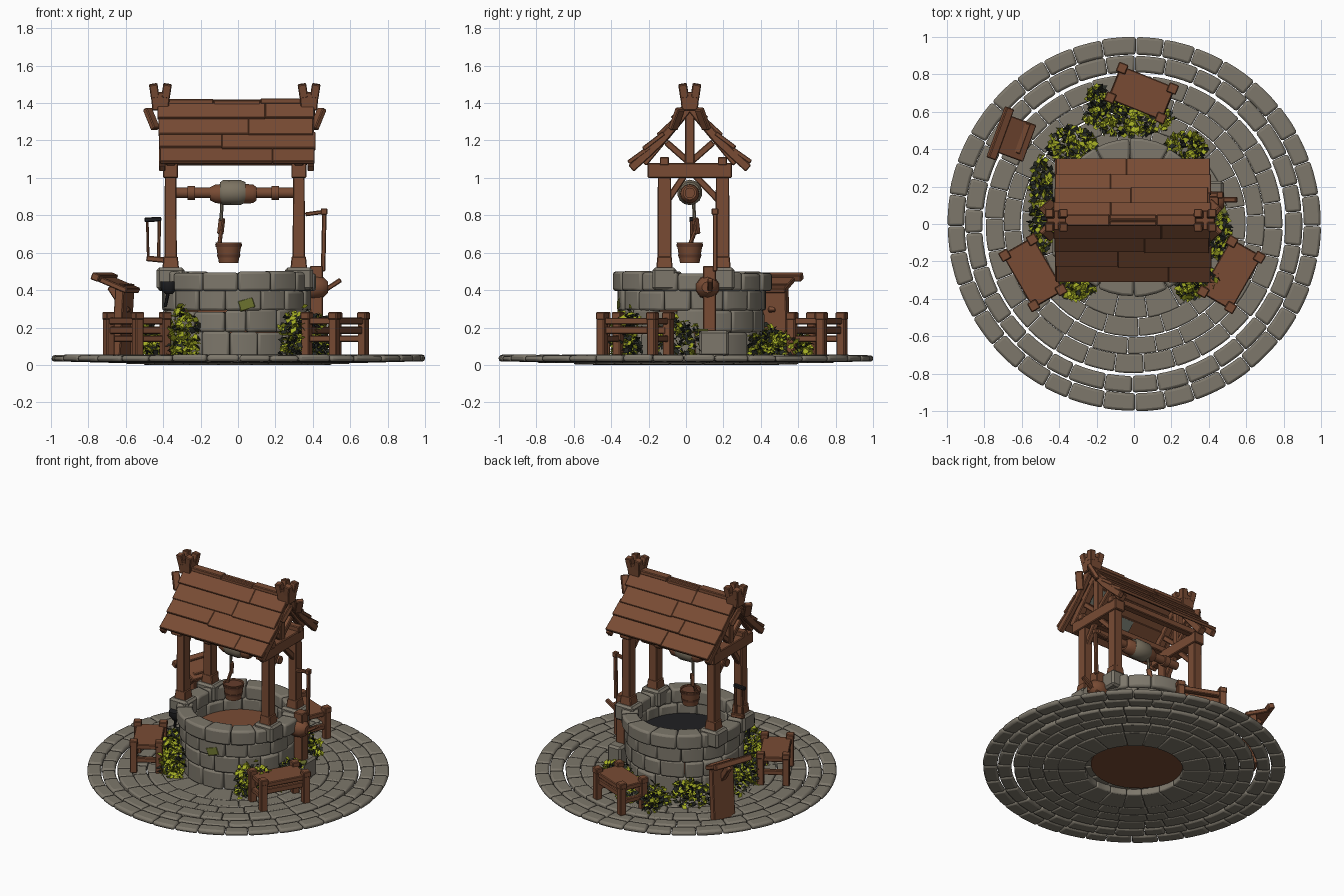
import bpy, bmesh, math, random
from math import sin, cos, radians, tau
from mathutils import Vector, Matrix, Euler

random.seed(4)
if "Cube" in bpy.data.objects:
    bpy.data.objects.remove(bpy.data.objects["Cube"])


def material(name, rgb):
    m = bpy.data.materials.new(name)
    m.use_nodes = True
    m.diffuse_color = (*rgb, 1)
    m.node_tree.nodes["Principled BSDF"].inputs["Base Color"].default_value = (*rgb, 1)
    return m


STONE = material("grey stone", (.205, .185, .147))
WOOD = material("red brown wood", (.19, .071, .034))
BAND = material("dark brown band", (.13, .048, .026))
IRON = material("dark iron", (.014, .014, .016))
LIME = material("lime leaf", (.37, .42, .018))
DARK = material("dark leaf", (.02, .023, .018))
ROPE = material("pale rope", (.2, .17, .12))
MOSS = material("olive moss", (.16, .18, .03))
SLATE = material("weathered slate", (.17, .185, .155))


def finish(name, bm, mat, bevel=0, segments=1, smooth=False):
    bmesh.ops.recalc_face_normals(bm, faces=bm.faces)
    me = bpy.data.meshes.new(name)
    bm.to_mesh(me)
    bm.free()
    me.materials.append(mat)
    ob = bpy.data.objects.new(name, me)
    bpy.context.collection.objects.link(ob)
    if smooth:
        bpy.ops.object.select_all(action='DESELECT')
        ob.select_set(True)
        bpy.context.view_layer.objects.active = ob
        bpy.ops.object.shade_smooth_by_angle(angle=radians(40))
    if bevel:
        mod = ob.modifiers.new("worn edges", 'BEVEL')
        mod.width, mod.segments = bevel, segments
    return ob


def box(name, loc, size, rot=(0, 0, 0), mat=WOOD, taper=1, bevel=.005):
    bm = bmesh.new()
    bmesh.ops.create_cube(bm, size=1)
    for v in bm.verts:
        if v.co.z > 0:
            v.co.x *= taper
            v.co.y *= taper
        v.co = Vector(a * b for a, b in zip(v.co, size))
    q = rot if hasattr(rot, "to_matrix") else Euler(rot)
    bm.transform(Matrix.Translation(loc) @ q.to_matrix().to_4x4())
    return finish(name, bm, mat, bevel)


def beam(name, p, q, w, h, mat=WOOD, bevel=.005):
    p, q = Vector(p), Vector(q)
    d = q - p
    return box(name, (p + q) / 2, (w, h, d.length), d.to_track_quat('Z', 'Y'), mat, bevel=bevel)


def lathe(name, profile, loc, mat, axis='Z', n=16):
    """Revolve (radius, height) pairs about an axis."""
    bm = bmesh.new()
    rings = [[bm.verts.new((r * cos(tau * i / n), r * sin(tau * i / n), z)) for i in range(n)]
             for r, z in profile]
    for a, b in zip(rings, rings[1:]):
        for i in range(n):
            bm.faces.new((a[i], a[(i + 1) % n], b[(i + 1) % n], b[i]))
    bm.faces.new(rings[0])
    bm.faces.new(rings[-1])
    turn = Matrix.Rotation(math.pi / 2, 4, 'Y') if axis == 'X' else Matrix()
    bm.transform(Matrix.Translation(loc) @ turn)
    return finish(name, bm, mat, smooth=True)


def stone_ring(name, r0, r1, z0, z1, count, gap, centre=(0, 0), jitter=.006, bevel=.014, offset=0):
    """Course of curved blocks with slightly uneven sizes."""
    bm = bmesh.new()
    step = tau / count
    cuts = [step * (i + offset + random.uniform(-.12, .12)) for i in range(count)]
    cuts.append(cuts[0] + tau)
    for a0, a1 in zip(cuts, cuts[1:]):
        a0, a1 = a0 + gap / r1 / 2, a1 - gap / r1 / 2
        ra, rb = r0 + random.uniform(0, jitter), r1 + random.uniform(-jitter, jitter * .3)
        top = z1 + random.uniform(-jitter, jitter * .5)
        rows = []
        for k in range(4):
            a = a0 + (a1 - a0) * k / 3
            rows.append([bm.verts.new((centre[0] + r * cos(a), centre[1] + r * sin(a), z))
                         for r, z in ((ra, z0), (rb, z0), (rb, top), (ra, top))])
        for s, t in zip(rows, rows[1:]):
            for j in range(4):
                bm.faces.new((s[j], s[(j + 1) % 4], t[(j + 1) % 4], t[j]))
        bm.faces.new(rows[0])
        bm.faces.new(rows[-1])
    return finish(name, bm, STONE, bevel, 2, True)


# Paving: concentric stone courses
for i, (r0, r1, n, z0, bevel) in enumerate([
        (.903, 1, 36, .018, .014), (.808, .903, 34, .016, .014), (.695, .797, 30, .012, .01),
        (.602, .697, 26, .01, .008), (.5, .601, 22, .004, .008), (.32, .505, 18, 0, .008)]):
    stone_ring(f"paving_course_{i}", r0, r1, z0, .054, n, .003, jitter=.005, bevel=bevel, offset=i * .4)

# Well wall, filled with planks that are half sunk in shadowy water
C = (-.01, .035)
for i, (r, z0, z1, n) in enumerate([(.385, .045, .18, 15), (.395, .175, .295, 16),
                                    (.4, .29, .405, 15), (.425, .395, .5, 14)]):
    stone_ring(f"wall_course_{i}", .3, r, z0, z1, n, .003, C, .012, .014, i * .5)
lathe("well_fill", [(.315, .035), (.315, .06), (.303, .07), (.303, .325)], (*C, 0), WOOD, n=32)
bm = bmesh.new()
bmesh.ops.create_circle(bm, cap_ends=True, cap_tris=True, segments=32, radius=.303)
dry = [f for f in bm.faces if f.calc_center_median().dot(Vector((.6, -1, 0))) < 0]
bmesh.ops.delete(bm, geom=dry, context='FACES')
bm.transform(Matrix.Translation((*C, .329)))
finish("dark_water", bm, IRON)
t = radians(-82)
box("moss_patch", (C[0] + .394 * cos(t), C[1] + .394 * sin(t), .325), (.016, .085, .06), (.3, 0, t), MOSS)

# Four posts with stone pads, shoes and side framing
XS, YS, MID = (-.36, .325), (-.115, .195), .02
for x in XS:
    out = 1 if x > 0 else -1
    for y in YS:
        box("post_pad", (x, y, .46), (.15, .13, .12), mat=STONE, bevel=.014)
        box("post_shoe", (x, y, .545), (.09, .09, .07), taper=.85)
        box("corner_post", (x, y, .78), (.066, .075, .54), taper=.95)
        side = -1 if y < MID else 1
        beam("knee_brace", (x, y - side * .01, .87), (x, MID + side * .03, 1.01), .035, .035)
        beam("king_strut", (x, MID, 1.08), (x, MID + side * .125, 1.19), .035, .035)
        beam("inner_rafter", (x, MID + side * .01, 1.37), (x, MID + side * .25, 1.08), .05, .05)
        beam("gable_wing", (x + out * .08, MID + side * .09, 1.26),
             (x + out * .125, MID + side * .05, 1.37), .05, .03)
    box("tie_beam", (x, .02, 1.04), (.08, .45, .08))
    box("king_post", (x, MID, 1.22), (.05, .05, .34))
    # Ridge finial with splayed prongs
    fx = x + out * .055
    box("finial_base", (fx, .02, 1.41), (.085, .085, .1), taper=1.25)
    for sx in (-1, 1):
        for sy in (-1, 1):
            box("finial_prong", (fx + sx * .033, .02 + sy * .033, 1.465), (.046, .046, .075),
                (-sy * .15, sx * .15, 0))
for y in YS:
    beam("wall_plate", (-.4, y, 1.09), (.37, y, 1.09), .05, .045)

# Curved roof of long overlapping planks, with matching bargeboards
CURVE = [(0, 1.405), (.072, 1.315), (.145, 1.23), (.222, 1.155), (.305, 1.08)]
for side in (-1, 1):
    for row, (a, b) in enumerate(zip(CURVE, CURVE[1:])):
        p, q = Vector((0, MID + side * a[0], a[1])), Vector((0, MID + side * b[0], b[1]))
        d = (q - p).normalized()
        normal = Vector((0, -d.z * side, d.y * side))
        edges = [-.43 + row * .004, random.uniform(-.2, .2), .405 + random.uniform(-.01, .01)]
        for x0, x1 in zip(edges, edges[1:]):
            centre, lift = Vector(((x0 + x1) / 2, 0, 0)), normal * random.uniform(.009, .012)
            beam("roof_plank", centre + p - d * .01 + lift * .2,
                 centre + q + d * random.uniform(.008, .02) + lift * 1.6, x1 - x0, .022, bevel=.003)
        for x in (-.405, .39):
            beam("bargeboard", p + Vector((x, 0, -.022)), q + d * .012 + Vector((x, 0, -.022)), .035, .045)
        # Patches nailed under the front slope
        if side < 0 and row > 0:
            patch = Vector(((.27, -.03, -.25)[row - 1], 0, 0)) - normal * .009
            beam("underside_patch", patch + p, patch + q, .13, .008, SLATE, 0)
for x0, x1 in ((-.4, -.13), (-.13, .12), (.12, .38)):
    box("ridge_cap", ((x0 + x1) / 2, MID, 1.405 + random.uniform(-.006, .006)), (x1 - x0, .06, .03))

# Windlass, rope and bucket
lathe("axle", [(.028, -.35), (.028, .33)], (0, .02, .92), WOOD, 'X', 10)
lathe("drum", [(.035, -.15), (.05, -.12), (.055, -.02), (.05, .08), (.035, .1)], (0, .02, .915), WOOD, 'X', 12)
lathe("rope_coil", [(.055, -.095), (.066, -.08), (.068, .01), (.055, .04)], (0, .02, .922), ROPE, 'X', 14)
for x in (-.25, .2):
    lathe("axle_collar", [(.038, x - .02), (.038, x + .02)], (0, .02, .92), WOOD, 'X', 10)
beam("rope", (-.085, .04, .9), (-.09, .045, .77), .018, .018, ROPE)
lathe("bucket", [(.052, .545), (.07, .655), (.06, .655), (.05, .6)], (-.05, .02, 0), WOOD)
for z, r in ((.575, .06), (.63, .069)):
    lathe("bucket_band", [(r, z), (r + .003, z + .016)], (-.05, .02, 0), BAND)
beam("bucket_hook", (-.095, .06, .7), (-.085, .05, .785), .024, .035)
beam("bucket_handle", (-.1, .02, .64), (-.09, .05, .72), .02, .02)

# Hand pump on a mossy stone footing beside the wall
box("pump_footing", (.425, .15, .115), (.11, .16, .14), mat=STONE, bevel=.014)
box("footing_moss", (.465, .08, .187), (.05, .06, .009), (0, 0, .4), MOSS, bevel=0)
box("pump_post", (.42, .125, .355), (.07, .07, .35))
lathe("pump_wheel", [(.06, .37), (.065, .4), (.06, .45), (.03, .48)], (0, .115, .415), WOOD, 'X', 10)
beam("pump_handle", (.45, .13, .39), (.55, .13, .455), .03, .025)
beam("pump_rod", (.455, .155, .5), (.462, .155, .82), .024, .024)
beam("pump_arm", (.36, .155, .805), (.47, .155, .82), .025, .022)
box("pump_cap", (.46, .155, .82), (.035, .035, .035))

# Hook bracket and ladle on the other side
beam("bracket_upright", (-.425, .03, .55), (-.42, .03, .78), .018, .018)
beam("bracket_arm", (-.5, .03, .775), (-.41, .03, .78), .025, .025, IRON)
beam("bracket_rod", (-.48, .03, .57), (-.485, .03, .77), .014, .014)
beam("bracket_foot", (-.49, .03, .57), (-.39, .03, .56), .03, .03)
lathe("ladle_bowl", [(.02, .38), (.045, .41), (.045, .445)], (-.37, -.19, 0), IRON, n=10)
beam("ladle_handle", (-.37, -.19, .4), (-.39, -.17, .31), .018, .018, IRON)

# Three benches with solid seats
for cx, cy, angle, length in ((.04, .7, -22, .31), (-.54, -.26, -60, .33), (.52, -.27, 60, .33)):
    t = radians(angle)

    def at(u, v, z):
        return (cx + u * cos(t) - v * sin(t), cy + u * sin(t) + v * cos(t), z)
    box("bench_seat", at(0, 0, .235), (length, .19, .035), (0, 0, t))
    for v in (-.075, .075):
        box("bench_rail", at(0, v, .185), (length - .03, .03, .04), (0, 0, t))
    for u in (-length / 2, length / 2):
        box("bench_stretcher", at(u * .92, 0, .14), (.03, .15, .035), (0, 0, t))
        for v in (-.085, .085):
            box("bench_leg", at(u * .94, v, .155), (.048, .048, .21), (0, 0, t))
            box("bench_cap", at(u * .94, v, .262), (.054, .054, .04), (0, 0, t))

# Leaning lectern
box("lectern_post", (-.615, .465, .235), (.05, .17, .4), (0, .06, -.35))
box("lectern_board", (-.64, .46, .43), (.18, .21, .03), (0, .38, -.35))
box("lectern_rail", (-.715, .485, .47), (.045, .29, .04), (0, .38, -.35))
beam("lectern_brace", (-.59, .46, .28), (-.68, .48, .42), .04, .04)

# Foliage clumps: centre, spread, height, leaf count, share of light leaves
CLUMPS = [(-.03, .57, .24, .1, .13, 400, .6), (-.19, .66, .06, .08, .13, 130, .4),
          (-.33, .42, .13, .1, .15, 260, .55), (.27, .41, .12, .08, .13, 190, .6),
          (-.49, .1, .07, .27, .17, 380, .5), (-.31, -.33, .1, .07, .24, 320, .75),
          (.3, -.33, .08, .07, .24, 240, .65), (.38, -.3, .08, .06, .25, 130, .4),
          (.45, -.05, .07, .13, .2, 220, .4)]
leaves = {"light_leaves": (bmesh.new(), LIME), "dark_leaves": (bmesh.new(), DARK)}
for cx, cy, sx, sy, h, n, light in CLUMPS:
    for _ in range(n):
        r, a = math.sqrt(random.random()), random.uniform(0, tau)
        x, y = cx + sx * r * cos(a), cy + sy * r * sin(a)
        if math.hypot(x - C[0], y - C[1]) < .385:
            continue
        z = .055 + h * random.random() * (1.15 - .4 * r)
        bm = leaves["light_leaves" if random.random() < light else "dark_leaves"][0]
        turn = Euler([random.uniform(-1.3, 1.3), random.uniform(-.9, .9), random.uniform(0, tau)]).to_matrix()
        s = random.uniform(.016, .027)
        bm.faces.new([bm.verts.new(Vector((x, y, z)) + turn @ Vector(c) * s)
                      for c in ((-1, 0, 0), (0, -.7, .2), (1, 0, 0), (0, .7, .2))])
for name, (bm, mat) in leaves.items():
    finish(name, bm, mat)
